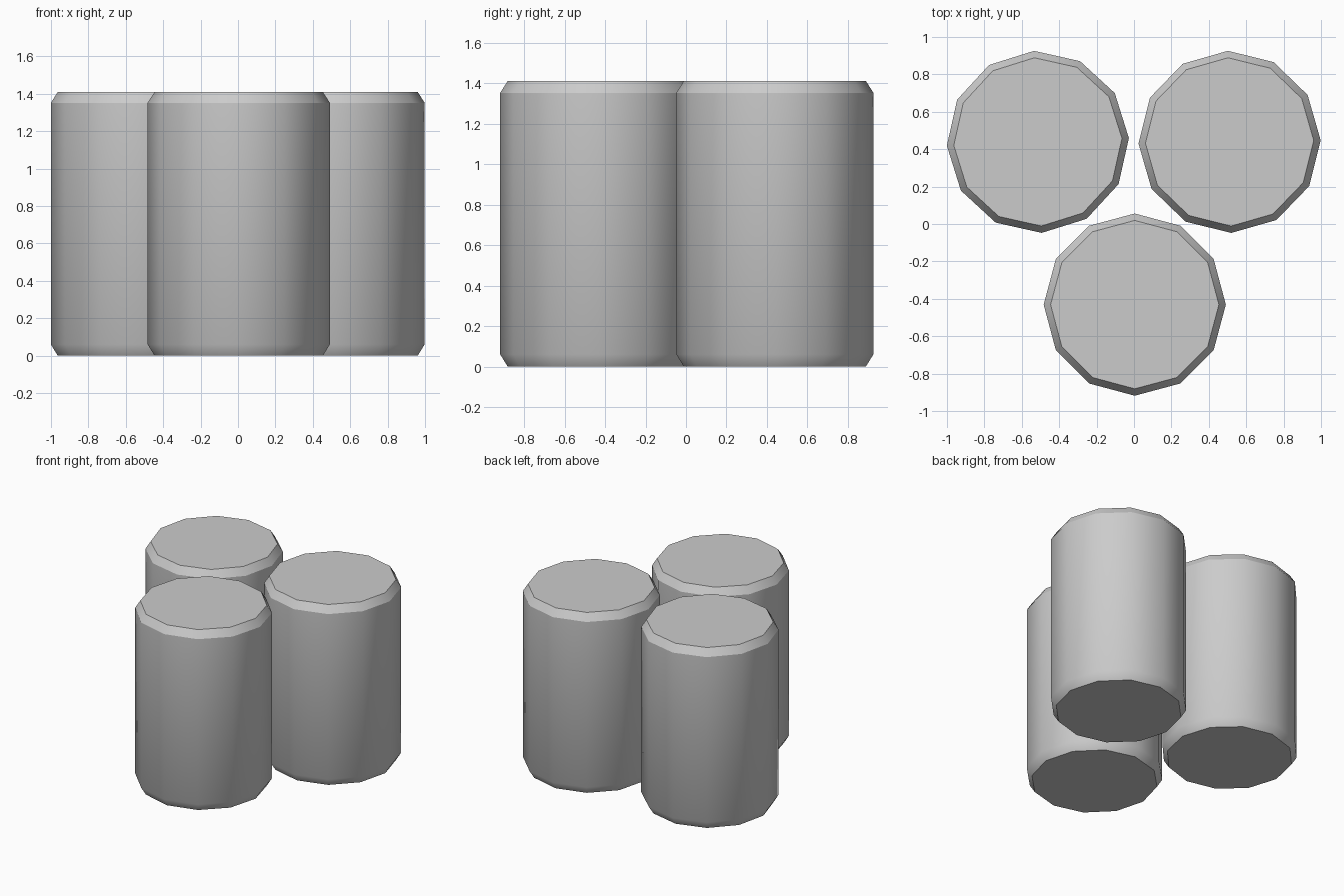
import bpy, bmesh
from math import cos, sin, pi, radians

if "Cube" in bpy.data.objects:
    bpy.data.objects.remove(bpy.data.objects["Cube"])

SIDES = 12
# (radius, z) profile: bottom chamfer, straight wall, top chamfer
PROFILE = [(0.45, 0.0), (0.487, 0.06), (0.487, 1.352), (0.45, 1.41)]


def drum(name, x, y, turn):
    bm = bmesh.new()
    rings = []
    for r, z in PROFILE:
        rings.append([bm.verts.new((r * cos(2 * pi * i / SIDES), r * sin(2 * pi * i / SIDES), z))
                      for i in range(SIDES)])
    # walls and chamfers
    for lo, hi in zip(rings, rings[1:]):
        for i in range(SIDES):
            j = (i + 1) % SIDES
            bm.faces.new((lo[i], lo[j], hi[j], hi[i]))
    # end caps
    bm.faces.new(rings[0][::-1])
    bm.faces.new(rings[-1])
    mesh = bpy.data.meshes.new(name)
    bm.to_mesh(mesh)
    bm.free()
    ob = bpy.data.objects.new(name, mesh)
    ob.location = (x, y, 0)
    ob.rotation_euler.z = radians(turn)
    bpy.context.collection.objects.link(ob)
    # smooth round the wall, crisp at the rims
    bpy.ops.object.select_all(action='DESELECT')
    ob.select_set(True)
    bpy.context.view_layer.objects.active = ob
    bpy.ops.object.shade_smooth_by_angle(angle=radians(31.5))


drum("front_drum", 0.004, -0.431, 0)
drum("back_left_drum", -0.514, 0.439, 2.4)
drum("back_right_drum", 0.511, 0.439, 1.0)
